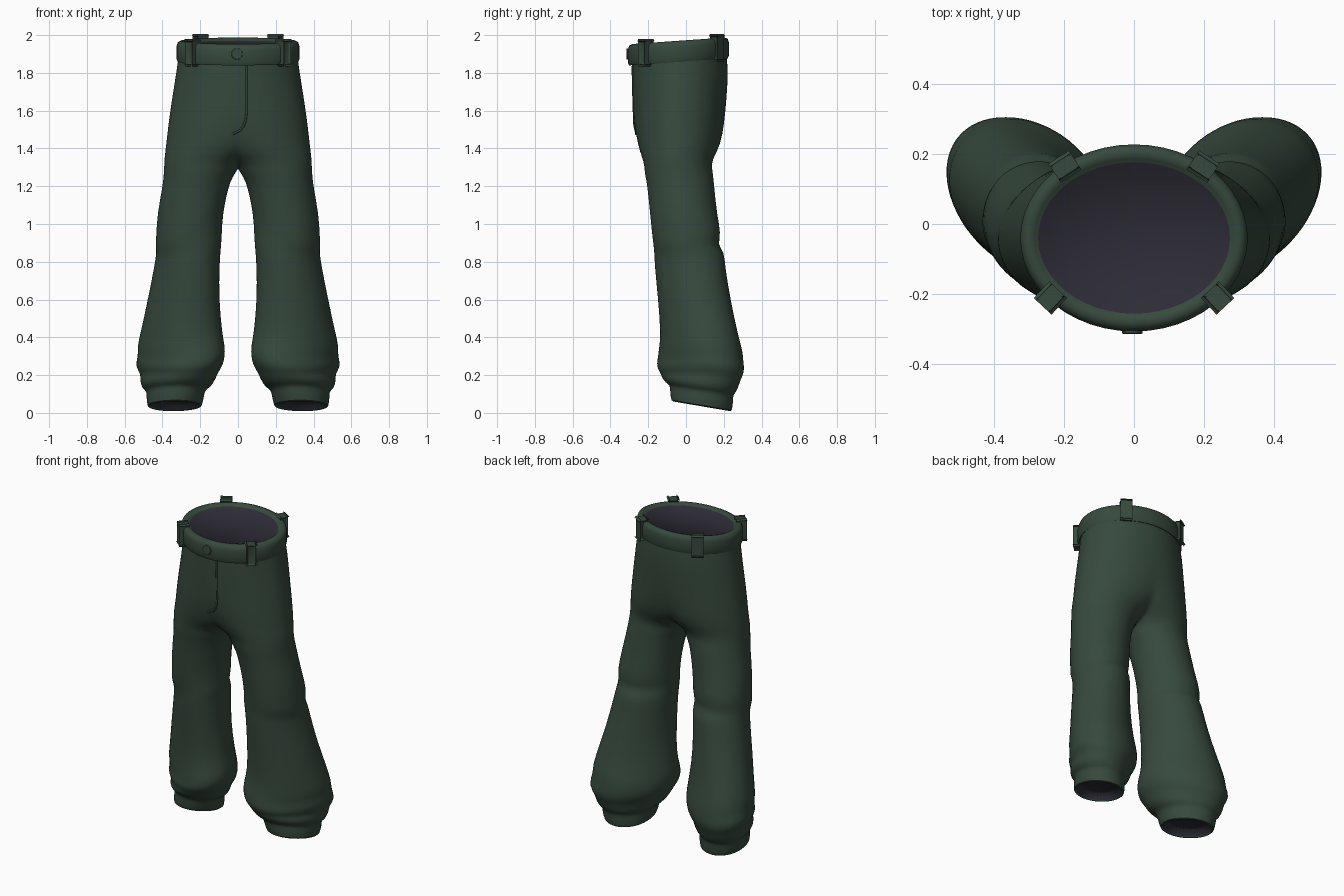
import bpy, bmesh, math
from mathutils import Vector

cube = bpy.data.objects.get("Cube")
if cube:
    bpy.data.objects.remove(cube)


def material(name, rgb):
    m = bpy.data.materials.new(name)
    m.use_nodes = True
    m.diffuse_color = (*rgb, 1)
    bsdf = m.node_tree.nodes["Principled BSDF"]
    bsdf.inputs["Base Color"].default_value = (*rgb, 1)
    bsdf.inputs["Roughness"].default_value = 0.9
    return m


GREEN = material("dark green cloth", (0.037, 0.067, 0.047))
LINING = material("dark violet lining", (0.027, 0.025, 0.037))


def clamp(v):
    return max(0.0, min(1.0, v))


def finish(bm, name, angle=60):
    bmesh.ops.recalc_face_normals(bm, faces=bm.faces)
    mesh = bpy.data.meshes.new(name)
    bm.to_mesh(mesh)
    bm.free()
    obj = bpy.data.objects.new(name, mesh)
    bpy.context.collection.objects.link(obj)
    mesh.materials.append(GREEN)
    mesh.materials.append(LINING)
    bpy.ops.object.select_all(action="DESELECT")
    obj.select_set(True)
    bpy.context.view_layer.objects.active = obj
    bpy.ops.object.shade_smooth_by_angle(angle=math.radians(angle))
    return obj


# Leg sections: height, inner x, outer x, front y, back y.
# A negative inner x means the section is cut open at the centre line.
ROWS = [
    (0.09, 0.21, 0.46, -0.05, 0.215),
    (0.035, 0.205, 0.465, -0.06, 0.225),
    (0.03, 0.19, 0.48, -0.08, 0.245),
    (0.09, 0.18, 0.485, -0.085, 0.25),
    (0.12, 0.175, 0.48, -0.085, 0.25),
    (0.135, 0.145, 0.505, -0.11, 0.265),
    (0.17, 0.125, 0.515, -0.13, 0.28),
    (0.2, 0.115, 0.505, -0.135, 0.29),
    (0.24, 0.085, 0.537, -0.155, 0.315),
    (0.29, 0.075, 0.517, -0.15, 0.305),
    (0.34, 0.075, 0.527, -0.147, 0.3),
    (0.42, 0.092, 0.512, -0.135, 0.275),
    (0.6, 0.102, 0.475, -0.15, 0.235),
    (0.78, 0.097, 0.44, -0.165, 0.208),
    (0.85, 0.092, 0.43, -0.17, 0.203),
    (0.89, 0.09, 0.437, -0.175, 0.165),
    (0.95, 0.086, 0.435, -0.18, 0.188),
    (1.05, 0.08, 0.427, -0.19, 0.165),
    (1.2, 0.05, 0.4, -0.205, 0.15),
    (1.25, 0.027, 0.395, -0.215, 0.145),
    (1.29, 0.0, 0.392, -0.222, 0.14),
    (1.35, -0.09, 0.39, -0.24, 0.15),
    (1.42, -0.2, 0.38, -0.255, 0.185),
    (1.52, -0.3, 0.37, -0.275, 0.203),
    (1.66, -0.345, 0.35, -0.282, 0.215),
    (1.8, -0.327, 0.327, -0.286, 0.225),
    (1.92, -0.31, 0.31, -0.285, 0.21),
]
SEGS = 32


def leg_ring(row):
    z, x0, x1, yf, yb = row
    cx, rx, cy, ry = (x0 + x1) / 2, (x1 - x0) / 2, (yf + yb) / 2, (yb - yf) / 2
    limit = math.acos(max(-1.0, -cx / rx))
    skew = 0.28 * clamp((1.1 - z) / 0.8) * clamp(z / 0.2)
    slope = 0.07 * clamp((z - 1.4) / 0.45) - 0.17 * clamp((0.3 - z) / 0.2)
    fold = clamp((z - 0.13) / 0.1) * clamp((1.2 - z) / 0.2)
    pts = []
    for i in range(SEGS + 1):
        a = -limit + 2 * limit * i / SEGS
        swell = 1 + 0.012 * fold * math.sin(3 * a + z * 25)
        dy = ry * math.sin(a) * swell
        x = cx + rx * math.cos(a) * swell + skew * dy
        if x0 <= 0 and i in (0, SEGS):
            x = 0.0
        lift = 0.012 * fold * math.sin(2 * a + 1) * clamp((0.6 - z) / 0.2)
        pts.append(Vector((x, cy + dy, z + slope * dy + lift)))
    return pts


# Trousers body: one half, mirrored
bm = bmesh.new()
rings = [[bm.verts.new(p) for p in leg_ring(r)] for r in ROWS]
for k, (lo, hi) in enumerate(zip(rings, rings[1:])):
    for i in range(SEGS):
        f = bm.faces.new((lo[i], lo[i + 1], hi[i + 1], hi[i]))
        f.material_index = 1 if k == 0 else 0
bm.faces.new(rings[0][:-1]).material_index = 1
bmesh.ops.remove_doubles(bm, verts=bm.verts, dist=0.0002)
body = finish(bm, "trouser_legs", 80)
mirror = body.modifiers.new("mirror", "MIRROR")
mirror.use_clip = True
mirror.merge_threshold = 0.001
body.modifiers.new("smooth", "SUBSURF").levels = 1
body.modifiers["smooth"].render_levels = 1

# Waistband with the lining closing its inside
WX, WY, WC, TILT = 0.315, 0.257, -0.04, 0.07


def waist_point(a, out, z):
    y = WC + (WY + out) * math.sin(a)
    return Vector(((WX + out) * math.cos(a), y, z + TILT * (y - WC)))


PROFILE = [(-0.02, 1.858), (0.004, 1.858), (0.011, 1.875), (0.011, 1.94),
           (0.004, 1.962), (-0.012, 1.97), (-0.03, 1.966), (-0.04, 1.955)]
bm = bmesh.new()
N = 48
rings = [[bm.verts.new(waist_point(2 * math.pi * i / N, o, z)) for i in range(N)]
         for o, z in PROFILE]
for lo, hi in zip(rings, rings[1:]):
    for i in range(N):
        j = (i + 1) % N
        bm.faces.new((lo[i], lo[j], hi[j], hi[i]))
bm.faces.new(rings[-1]).material_index = 1
finish(bm, "waistband", 50)

# Belt loops
for name, angle in (("front", -0.72), ("back", 0.9)):
    for side, a in (("left", angle), ("right", math.pi - angle)):
        bm = bmesh.new()
        bmesh.ops.create_cube(bm, size=1)
        normal = Vector((math.cos(a) / WX, math.sin(a) / WY, 0)).normalized()
        across = Vector((-normal.y, normal.x, 0))
        centre = waist_point(a, 0.004, 1.918)
        for v in bm.verts:
            c = v.co.copy()
            v.co = centre + across * c.x * 0.05 + normal * c.y * 0.045
            v.co.z += c.z * 0.125
        bmesh.ops.bevel(bm, geom=bm.edges[:], offset=0.01, segments=2,
                        profile=0.5, affect="EDGES")
        finish(bm, f"{name}_{side}_belt_loop", 50)

# Button
bpy.ops.mesh.primitive_cylinder_add(vertices=20, radius=0.03, depth=0.026,
                                    location=(-0.005, -0.302, 1.9),
                                    rotation=(math.pi / 2, 0, 0))
button = bpy.context.object
button.name = "button"
button.data.materials.append(GREEN)
bevel = button.modifiers.new("bevel", "BEVEL")
bevel.width, bevel.segments = 0.005, 2


# Fly seam following the front surface
def front_y(x, z):
    for a, b in zip(ROWS[2:], ROWS[3:]):
        if a[0] <= z <= b[0]:
            t = (z - a[0]) / (b[0] - a[0])
            _, x0, x1, yf, yb = [p + (q - p) * t for p, q in zip(a, b)]
            u = (abs(x) - (x0 + x1) / 2) / ((x1 - x0) / 2)
            return (yf + yb) / 2 - (yb - yf) / 2 * math.sqrt(max(0, 1 - u * u))
    return 0


path = [(0.045, 1.87 - 0.04 * i) for i in range(8)]
path += [(0.04, 1.55), (0.03, 1.52), (0.01, 1.495), (-0.03, 1.475)]
curve = bpy.data.curves.new("fly_seam", "CURVE")
curve.dimensions = "3D"
curve.bevel_depth = 0.006
curve.bevel_resolution = 2
curve.use_fill_caps = True
spline = curve.splines.new("POLY")
spline.points.add(len(path) - 1)
for p, (x, z) in zip(spline.points, path):
    p.co = (x, front_y(x, z) + 0.002, z, 1)
curve.materials.append(GREEN)
bpy.context.collection.objects.link(bpy.data.objects.new("fly_seam", curve))
